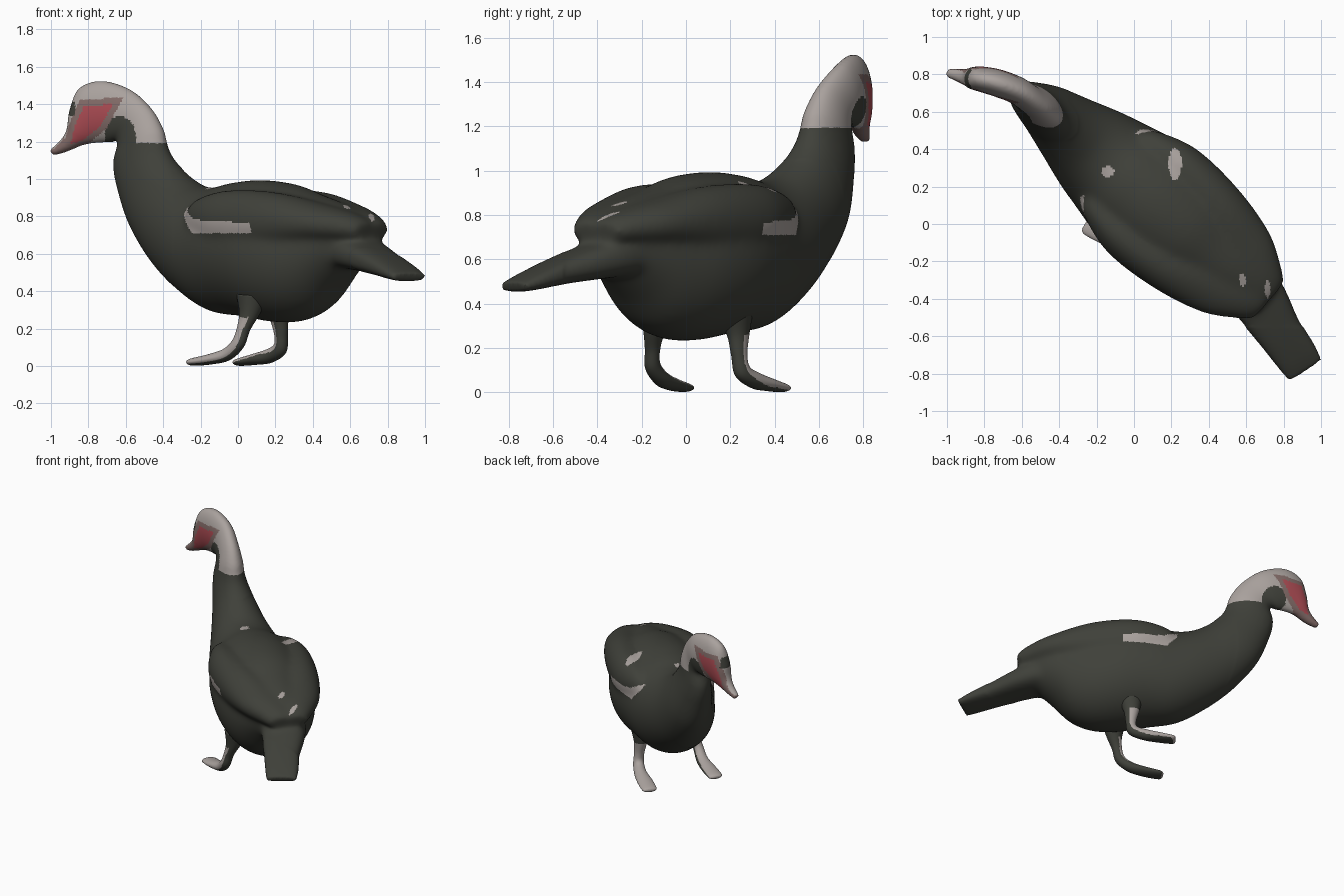
import bpy, bmesh, math
from mathutils import Vector

if "Cube" in bpy.data.objects:
    bpy.data.objects.remove(bpy.data.objects["Cube"])

# Body axis: the bird stands diagonally, head towards -x +y
FWD = Vector((-0.759, 0.651, 0))
SIDE = Vector((0.651, 0.759, 0))
MID = Vector((0.02, 0.19, 0))


def material(name, rgb):
    m = bpy.data.materials.new(name)
    m.diffuse_color = (*rgb, 1)
    m.use_nodes = True
    m.node_tree.nodes["Principled BSDF"].inputs["Base Color"].default_value = m.diffuse_color
    return m


MATS = [material("dark plumage", (0.05, 0.052, 0.042)),
        material("pale grey", (0.40, 0.36, 0.34)),
        material("face red", (0.40, 0.07, 0.085)),
        material("face brown", (0.22, 0.145, 0.135))]
DARK, PALE, RED, BROWN = range(4)


def spline(keys, sub):
    """Catmull-Rom through rings given as (centre, up axis, side axis)."""
    out = []
    for i in range(len(keys) - 1):
        a, b, c, d = (keys[max(0, min(len(keys) - 1, i + k))] for k in (-1, 0, 1, 2))
        for j in range(sub):
            t = j / sub
            out.append([0.5 * (2 * q + (r - p) * t + (2 * p - 5 * q + 4 * r - s) * t * t
                               + (3 * q - p - 3 * r + s) * t ** 3)
                        for p, q, r, s in zip(a, b, c, d)])
    out.append(keys[-1])
    return out


def loft(bm, keys, segs=48, sub=8, power=1.0):
    def sq(v):
        return math.copysign(abs(v) ** power, v)
    rows = []
    for c, v, s in spline(keys, sub):
        rows.append([bm.verts.new(c + v * sq(math.cos(k * math.tau / segs))
                                  + s * sq(math.sin(k * math.tau / segs))) for k in range(segs)])
    faces = [bm.faces.new(rows[0]), bm.faces.new(rows[-1])]
    for r0, r1 in zip(rows, rows[1:]):
        for k in range(segs):
            n = (k + 1) % segs
            faces.append(bm.faces.new((r0[k], r0[n], r1[n], r1[k])))
    bmesh.ops.recalc_face_normals(bm, faces=faces)


def make_object(name, bm):
    me = bpy.data.meshes.new(name)
    bm.to_mesh(me)
    bm.free()
    ob = bpy.data.objects.new(name, me)
    bpy.context.collection.objects.link(ob)
    return ob


def paint(ob, rule):
    for m in MATS:
        ob.data.materials.append(m)
    for p in ob.data.polygons:
        p.use_smooth = True
        p.material_index = rule(p.center, p.normal)


def tube_keys(pts, side):
    """Rings square to a path of (x, y, z, half width, half height)."""
    keys = []
    for i, p in enumerate(pts):
        a, b = pts[max(0, i - 1)], pts[min(len(pts) - 1, i + 1)]
        tan = (Vector(b[:3]) - Vector(a[:3])).normalized()
        keys.append((Vector(p[:3]), tan.cross(side).normalized() * p[4], side * p[3]))
    return keys


# Colour rules
FACE = [(-.92, 1.18), (-.865, 1.30), (-.84, 1.39), (-.67, 1.40), (-.73, 1.29), (-.83, 1.205)]
SPOTS = [(.22, .32, .035, .085), (-.14, .28, .035, .03), (.58, -.30, .018, .035), (.715, -.35, .014, .05)]


def face_distance(x, z):
    best = -9
    for (ax, az), (bx, bz) in zip(FACE, FACE[1:] + FACE[:1]):
        ex, ez = bx - ax, bz - az
        best = max(best, (-ez * (x - ax) + ex * (z - az)) / math.hypot(ex, ez))
    return best


def plumage(c, n):
    u, off = (MID - c).dot(FWD), (c - MID).dot(SIDE)
    # long patch on each flank
    end = 0.36 if off < 0 else 0.18
    if abs(off) > 0.2 and -0.2 < u < end:
        t = (u + 0.2) / (end + 0.2)
        if 0.81 - 0.10 * min(1, t * 5) < c.z < 0.85 - 0.06 * min(1, t * 4) - 0.025 * t:
            return PALE
    # small spots on the back
    if c.z > 0.68 and n.z > 0.1:
        for x, y, a, b in SPOTS:
            if ((c.x - x) / a) ** 2 + ((c.y - y) / b) ** 2 < 1:
                return PALE
    return DARK


def body_colour(c, n):
    if c.x > -0.3 or c.z < 1.1:
        return plumage(c, n)
    if c.x < -0.87 and 1.34 < c.z < 1.41:
        return DARK
    if c.x < -0.89 and n.z > 0.45:
        return PALE
    d = face_distance(c.x, c.z)
    if d < 0:
        return RED
    if d < 0.033 or (c.x < -0.9 and c.z < 1.22):
        return BROWN
    throat = ((c.x + 0.63) / 0.085) ** 2 + ((c.z - 1.22) / 0.115) ** 2 < 1
    if throat or (c.z < 1.19 and c.x > -0.7):
        return DARK
    return PALE


# Body, neck, head and bill: top (x, z), bottom (x, z), half width
LINE = [(-1.2, .85), (-1.0, .81), (-.9, .785), (-.8, .775), (-.65, .73), (-.55, .678), (1.2, -.821)]


def axis_y(x):
    for (a, ya), (b, yb) in zip(LINE, LINE[1:]):
        if x <= b:
            return ya + (yb - ya) * (x - a) / (b - a)


PROFILE = [
    (.71, .75, .69, .62, .05), (.66, .81, .62, .53, .14), (.55, .87, .53, .42, .22),
    (.42, .92, .44, .30, .28), (.28, .975, .33, .24, .33), (.12, .995, .20, .235, .35),
    (-.02, .98, .04, .265, .33), (-.12, .955, -.12, .29, .29), (-.20, .965, -.27, .39, .25),
    (-.27, 1.01, -.42, .54, .20), (-.33, 1.07, -.55, .74, .155), (-.37, 1.13, -.63, .95, .12),
    (-.39, 1.19, -.655, 1.08, .10), (-.41, 1.27, -.635, 1.18, .088), (-.47, 1.38, -.65, 1.205, .076),
    (-.58, 1.48, -.68, 1.195, .074), (-.73, 1.525, -.72, 1.195, .074), (-.85, 1.485, -.78, 1.19, .068),
    (-.90, 1.37, -.83, 1.18, .06), (-.915, 1.27, -.88, 1.16, .046),
    (-.945, 1.213, -.93, 1.14, .036), (-1.005, 1.157, -.99, 1.125, .024)]
rings = []
for tx, tz, bx, bz, w in PROFILE:
    top, bot = Vector((tx, axis_y(tx), tz)), Vector((bx, axis_y(bx), bz))
    mx = (tx + bx) / 2
    slope = (axis_y(mx + 0.1) - axis_y(mx - 0.1)) / 0.2
    rings.append(((top + bot) / 2, (top - bot) / 2, Vector((-slope, 1, 0)).normalized() * w))
bird = bmesh.new()
loft(bird, rings)

# Folded wings: distance back, offset, height, half width, half height
WING = [(-.19, .21, .78, .03, .04), (-.12, .225, .79, .075, .10), (.10, .24, .78, .125, .16),
        (.40, .205, .775, .145, .155), (.68, .125, .76, .16, .105), (.84, .07, .74, .125, .075),
        (.92, .055, .72, .08, .05)]
for sgn in (-1, 1):
    pts = []
    for u, off, z, w, h in WING:
        p = MID - FWD * u + SIDE * off * sgn
        pts.append((p.x, p.y, z, w, h))
    loft(bird, tube_keys(pts, SIDE))

# Flat tail
TAIL = [(.46, -.12, .65, .14, .10), (.58, -.28, .625, .16, .10), (.68, -.42, .59, .15, .082),
        (.78, -.58, .545, .125, .06), (.87, -.71, .50, .115, .04), (.915, -.78, .475, .105, .024)]
loft(bird, tube_keys(TAIL, Vector((.83, .55, 0)).normalized()), power=0.75)

# Fuse body, wings and tail into one skin and soften the creases
raw = make_object("raw_parts", bird)
mod = raw.modifiers.new("fuse", 'REMESH')
mod.mode = 'VOXEL'
mod.voxel_size = 0.011
fused = bpy.data.meshes.new_from_object(raw.evaluated_get(bpy.context.evaluated_depsgraph_get()))
bpy.data.objects.remove(raw)
skin = bmesh.new()
skin.from_mesh(fused)
soft = [v for v in skin.verts if v.co.x > -0.35 and v.co.z < 1.05 and v.co.y > -0.55]
for i in range(30):
    bmesh.ops.smooth_vert(skin, verts=soft if i > 2 else skin.verts, factor=0.5,
                          use_axis_x=True, use_axis_y=True, use_axis_z=True)
paint(make_object("body_with_folded_wings", skin), body_colour)

# Legs with feet: pale in front, dark behind
LEFT = [(.08, -.12, .38, .09, .09), (.06, -.14, .28, .052, .055), (.03, -.15, .20, .036, .036),
        (0, -.15, .12, .036, .036), (-.06, -.11, .062, .042, .034), (-.15, -.06, .036, .052, .028),
        (-.24, -.01, .022, .052, .02), (-.262, 0, .02, .03, .01)]
RIGHT = [(.22, .22, .36, .08, .09), (.22, .235, .26, .048, .055), (.23, .24, .17, .036, .038),
         (.225, .255, .095, .038, .04), (.17, .31, .055, .044, .038), (.09, .37, .036, .054, .03),
         (.01, .43, .021, .052, .02), (-.005, .445, .019, .03, .01)]
for name, path, side, pale in (("left_leg", LEFT, (.5, .87, 0), (-.9, .1, .25)),
                               ("right_leg", RIGHT, (.64, .77, 0), (-.6, .7, .15))):
    bm = bmesh.new()
    loft(bm, tube_keys(path, Vector(side).normalized()))
    paint(make_object(name, bm),
          lambda c, n, d=Vector(pale): PALE if n.dot(d) > -0.05 and c.z < 0.26 else DARK)
